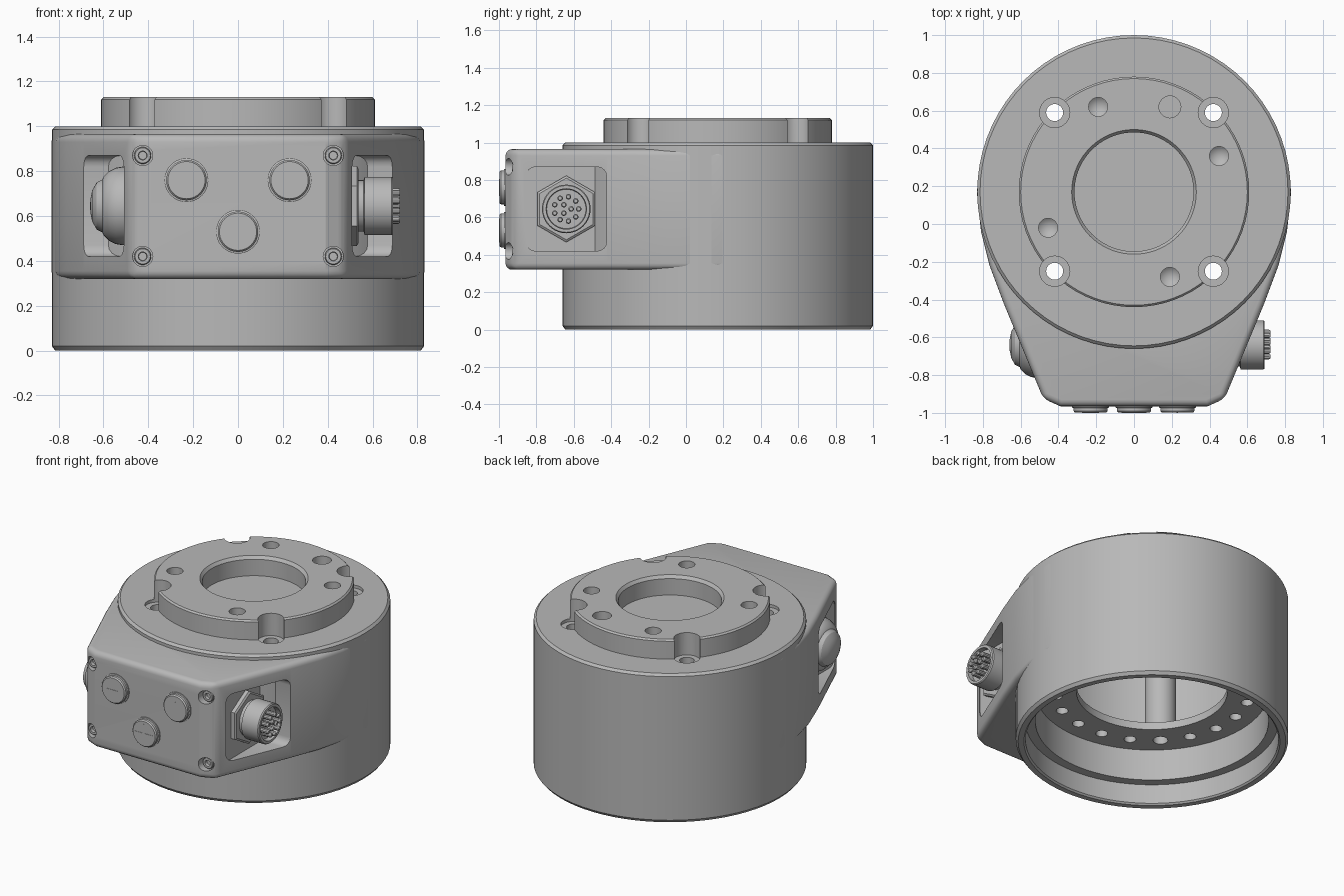
import bpy, bmesh
from math import radians, pi, cos, sin
from mathutils import Vector, Matrix

if "Cube" in bpy.data.objects:
    bpy.data.objects.remove(bpy.data.objects["Cube"])

grey = bpy.data.materials.new("satin grey")
grey.use_nodes = True
grey.diffuse_color = (0.48, 0.48, 0.48, 1)
grey.node_tree.nodes["Principled BSDF"].inputs["Base Color"].default_value = (0.48, 0.48, 0.48, 1)

CY = 0.17          # y of the round body's axis
BOLT = 0.42        # bolt offset from that axis
UP, FRONT = (0, 0, 1), (0, -1, 0)
parts = []


def finish(name, bm):
    bmesh.ops.recalc_face_normals(bm, faces=bm.faces)
    mesh = bpy.data.meshes.new(name)
    bm.to_mesh(mesh)
    bm.free()
    mesh.materials.append(grey)
    ob = bpy.data.objects.new(name, mesh)
    bpy.context.collection.objects.link(ob)
    parts.append(ob)
    return ob


def lathe(name, profile, origin, axis=UP, steps=32, closed=False):
    """Spin (radius, height) points about an axis through origin."""
    bm = bmesh.new()
    vs = [bm.verts.new((r, 0, h)) for r, h in profile]
    es = [bm.edges.new(p) for p in zip(vs, vs[1:])]
    if closed:
        es.append(bm.edges.new((vs[-1], vs[0])))
    bmesh.ops.spin(bm, geom=vs + es, cent=(0, 0, 0), axis=UP, angle=2 * pi, steps=steps)
    bmesh.ops.remove_doubles(bm, verts=bm.verts, dist=1e-5)
    turn = Vector(UP).rotation_difference(Vector(axis)).to_matrix().to_4x4()
    bm.transform(Matrix.Translation(origin) @ turn)
    return finish(name, bm)


def rod(name, r, h0, h1, origin, axis=UP, steps=24):
    return lathe(name, [(0, h0), (r, h0), (r, h1), (0, h1)], origin, axis, steps)


def box(name, lo, hi, round_x=0):
    bm = bmesh.new()
    bmesh.ops.create_cube(bm, size=1)
    lo, hi = Vector(lo), Vector(hi)
    bm.transform(Matrix.Translation((lo + hi) / 2) @ Matrix.Diagonal((*(hi - lo), 1)))
    if round_x:
        along = [e for e in bm.edges if abs(e.verts[0].co.x - e.verts[1].co.x) > 0.01]
        bmesh.ops.bevel(bm, geom=along, offset=round_x, segments=4, profile=0.5, affect='EDGES')
    return finish(name, bm)


def bake(ob):
    graph = bpy.context.evaluated_depsgraph_get()
    mesh = bpy.data.meshes.new_from_object(ob.evaluated_get(graph))
    ob.modifiers.clear()
    ob.data = mesh


def cut(ob, cutter):
    mod = ob.modifiers.new("cut", 'BOOLEAN')
    mod.operation, mod.solver, mod.object = 'DIFFERENCE', 'EXACT', cutter
    bake(ob)
    parts.remove(cutter)
    bpy.data.objects.remove(cutter)


# Round body: raised flange, shallow bore, outer wall, stepped hollow underside
body = lathe("body", [
    (0, 1), (.315, 1), (.315, 1.11), (.33, 1.13), (.6, 1.13), (.61, 1.12), (.61, 1),
    (.815, 1), (.83, .985), (.83, .02), (.815, 0), (.78, 0), (.77, .01), (.77, .14),
    (.71, .14), (.71, .35), (.46, .35), (.46, .4), (.7, .4), (.7, .9), (0, .9)],
    (0, CY, 0), steps=72)

# Bolt holes with counterbores that notch the flange, and their posts inside
for sx in (-1, 1):
    for sy in (-1, 1):
        at = (sx * BOLT, CY + sy * BOLT, 0)
        cut(body, lathe("bolt_cutter", [(0, .2), (.045, .2), (.045, .98), (.08, .98),
                                        (.08, 1.2), (0, 1.2)], at))
        lathe("bolt_post", [(.046, .37), (.095, .37), (.095, .93), (.046, .93)], at, closed=True)

# Blind holes with drilled tips in the flange, one flat dowel hole
for x, y in ((-.19, .62), (.45, .36), (-.455, -.02), (.19, -.28)):
    cut(body, lathe("drill_cutter", [(0, 1.02), (.05, 1.06), (.05, 1.2), (0, 1.2)], (x, y, 0)))
cut(body, rod("dowel_cutter", .058, 1.05, 1.2, (.19, .62, 0)))

# Ring of holes in the inner flange, leaving out the bolt positions
for i in range(20):
    a = radians(9 + 18 * i)
    if i % 5 != 2:
        cut(body, rod("ring_cutter", .037, .3, .45,
                      (.594 * cos(a), CY + .594 * sin(a), 0), steps=16))

# Control housing blending into the body
half = [(.39, -.965), (.48, -.925), (.69, -.42), (.765, -.22), (.81, -.04), (.832, .17), (.81, .35)]
outline = half + [(-x, y) for x, y in reversed(half)]
bm = bmesh.new()
base = bm.faces.new([bm.verts.new((x, y, .32)) for x, y in outline])
top = bmesh.ops.extrude_face_region(bm, geom=[base])["geom"]
bmesh.ops.translate(bm, verts=[v for v in top if isinstance(v, bmesh.types.BMVert)], vec=(0, 0, .645))
housing = finish("housing", bm)
bevel = housing.modifiers.new("soft_edges", 'BEVEL')
bevel.width, bevel.segments, bevel.limit_method = .035, 4, 'ANGLE'
bevel.angle_limit = radians(25)
bake(housing)
cut(housing, rod("body_cutter", .77, -1, 2, (0, CY, 0), steps=72))

# Side pockets, and corner wells with socket screws
for s in (-1, 1):
    cut(housing, box("pocket_cutter", (min(s * .505, s), -.855, .42),
                     (max(s * .505, s), -.425, .87), .05))
    for z in (.42, .87):
        at = (s * .425, -.9, z)
        cut(housing, rod("well_cutter", .045, 0, .2, at, FRONT))
        lathe("corner_screw", [(0, .01), (.018, .01), (.02, .03), (.034, .03), (.038, .025),
                               (.038, -.01), (0, -.01)], at, FRONT, 18)

# Front push buttons with bar, stroke and plus marks
def mark(x, z, w, h):
    box("button_mark", (x - w, -1.0, z - h), (x + w, -.99, z + h))

for x, z in ((-.23, .76), (.23, .76), (0, .53)):
    lathe("push_button", [(0, -.01), (.098, -.01), (.098, .012), (.09, .014), (.09, .03),
                          (.083, .038), (0, .038)], (x, -.96, z), FRONT, 40)
mark(-.23, .76, .045, .004)
mark(.23, .76, .004, .045)
mark(0, .53, .065, .004)
mark(0, .53, .004, .065)

# Round connector in the left pocket
PLUG = (0, -.64, .645)
SIDE = (1, 0, 0)
lathe("connector_nut", [(0, .49), (.178, .49), (.178, .53), (.165, .538), (0, .538)], PLUG, SIDE, 6)
lathe("connector_shell", [(0, .52), (.115, .52), (.115, .56), (.13, .565), (.13, .685),
                          (.125, .692), (.108, .692), (.105, .66), (0, .66)], PLUG, SIDE, 40)
for count, radius in ((9, .066), (3, .026)):
    for i in range(count):
        a = 2 * pi * i / count
        at = (0, PLUG[1] + radius * cos(a), PLUG[2] + radius * sin(a))
        lathe("connector_pin", [(0, .65), (.015, .65), (.015, .715), (.01, .722), (0, .722)],
              at, SIDE, 10)

# Domed button in the right pocket
lathe("dome_button", [(0, .49), (.175, .49), (.175, .515), (.17, .545), (.155, .575),
                      (.13, .6), (.118, .605), (.105, .63), (.07, .65), (.03, .658), (0, .66)],
      PLUG, (-1, 0, 0), 40)

# Smooth shading with sharp edges kept
bpy.ops.object.select_all(action='DESELECT')
for ob in parts:
    ob.select_set(True)
bpy.context.view_layer.objects.active = body
bpy.ops.object.shade_smooth_by_angle(angle=radians(28))
